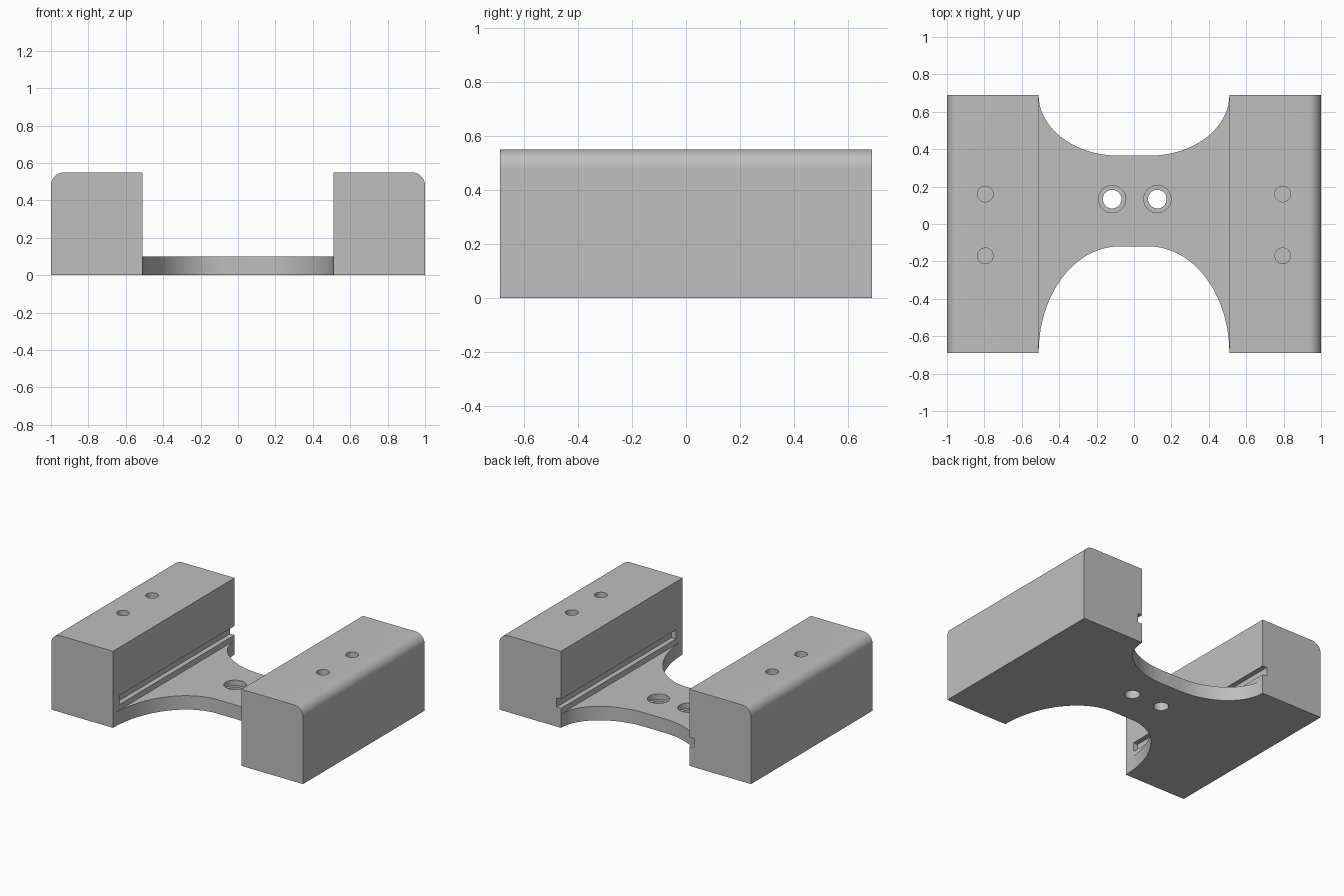
import bpy, bmesh, math

cube = bpy.data.objects.get("Cube")
if cube:
    bpy.data.objects.remove(cube, do_unlink=True)

HALF_Y, HEIGHT, INNER, PLATE_T = 0.69, 0.55, 0.51, 0.10

gray = bpy.data.materials.new("plain_gray")
gray.use_nodes = True
gray.diffuse_color = (0.52, 0.52, 0.52, 1)
gray.node_tree.nodes["Principled BSDF"].inputs["Base Color"].default_value = (0.52, 0.52, 0.52, 1)


def prism(name, points, axis, start, end):
    """Extrude a closed 2D outline along y (points are x, z) or z (points are x, y)."""
    bm = bmesh.new()
    place = (lambda p: (p[0], start, p[1])) if axis == "y" else (lambda p: (p[0], p[1], start))
    face = bm.faces.new([bm.verts.new(place(p)) for p in points])
    out = bmesh.ops.extrude_face_region(bm, geom=[face])
    moved = [g for g in out["geom"] if isinstance(g, bmesh.types.BMVert)]
    shift = (0, end - start, 0) if axis == "y" else (0, 0, end - start)
    bmesh.ops.translate(bm, verts=moved, vec=shift)
    bmesh.ops.recalc_face_normals(bm, faces=bm.faces)
    mesh = bpy.data.meshes.new(name)
    bm.to_mesh(mesh)
    bm.free()
    mesh.materials.append(gray)
    obj = bpy.data.objects.new(name, mesh)
    bpy.context.collection.objects.link(obj)
    return obj


def arc(cx, cy, rx, ry, a0, a1, steps):
    angles = [math.radians(a0 + (a1 - a0) * i / steps) for i in range(steps + 1)]
    return [(cx + rx * math.cos(a), cy + ry * math.sin(a)) for a in angles]


def combine(target, tool, operation):
    mod = target.modifiers.new("cut", "BOOLEAN")
    mod.operation, mod.solver, mod.object = operation, "EXACT", tool
    bpy.context.view_layer.objects.active = target
    bpy.ops.object.modifier_apply(modifier=mod.name)
    bpy.data.objects.remove(tool, do_unlink=True)


def drill(target, x, y, radius, z0, z1):
    tool = prism("drill", arc(x, y, radius, radius, 0, 348.75, 31), "z", z0, z1)
    combine(target, tool, "DIFFERENCE")


# Central plate with a shallow scoop at the back and a deep one at the front
flat = 0.08
back = arc(flat, HALF_Y, INNER - flat, 0.325, 0, -90, 20)
front = arc(flat, -HALF_Y, INNER - flat, 0.57, 90, 0, 20)
right_side = front + [(0.6, -0.6), (0.6, 0.6)] + back
left_side = [(-x, y) for x, y in reversed(right_side)]
bracket = prism("bracket_body", right_side + left_side, "z", 0, PLATE_T)

# Side blocks with rounded outer top edges, inner slots and blind pin holes
R = 0.07
for side, name in ((1, "left_block"), (-1, "right_block")):
    outline = [(INNER, 0), (1, 0)] + arc(1 - R, HEIGHT - R, R, R, 0, 90, 10) + [(INNER, HEIGHT)]
    block = prism(name, [(side * x, z) for x, z in outline], "y", -HALF_Y, HALF_Y)
    slot = [(0.45, 0.14), (0.545, 0.14), (0.545, 0.205), (0.45, 0.205)]
    combine(block, prism("slot", [(side * x, z) for x, z in slot], "y", -0.615, 0.8), "DIFFERENCE")
    for y in (0.16, -0.17):
        drill(block, side * 0.795, y, 0.042, 0.3, 0.7)
    combine(bracket, block, "UNION")

# Counterbored screw holes through the plate
for x in (-0.117, 0.125):
    drill(bracket, x, 0.133, 0.05, -0.1, 0.3)
    drill(bracket, x, 0.133, 0.073, 0.06, 0.3)

bpy.ops.object.select_all(action="DESELECT")
bracket.select_set(True)
bpy.context.view_layer.objects.active = bracket
bpy.ops.object.shade_smooth_by_angle(angle=math.radians(30))
